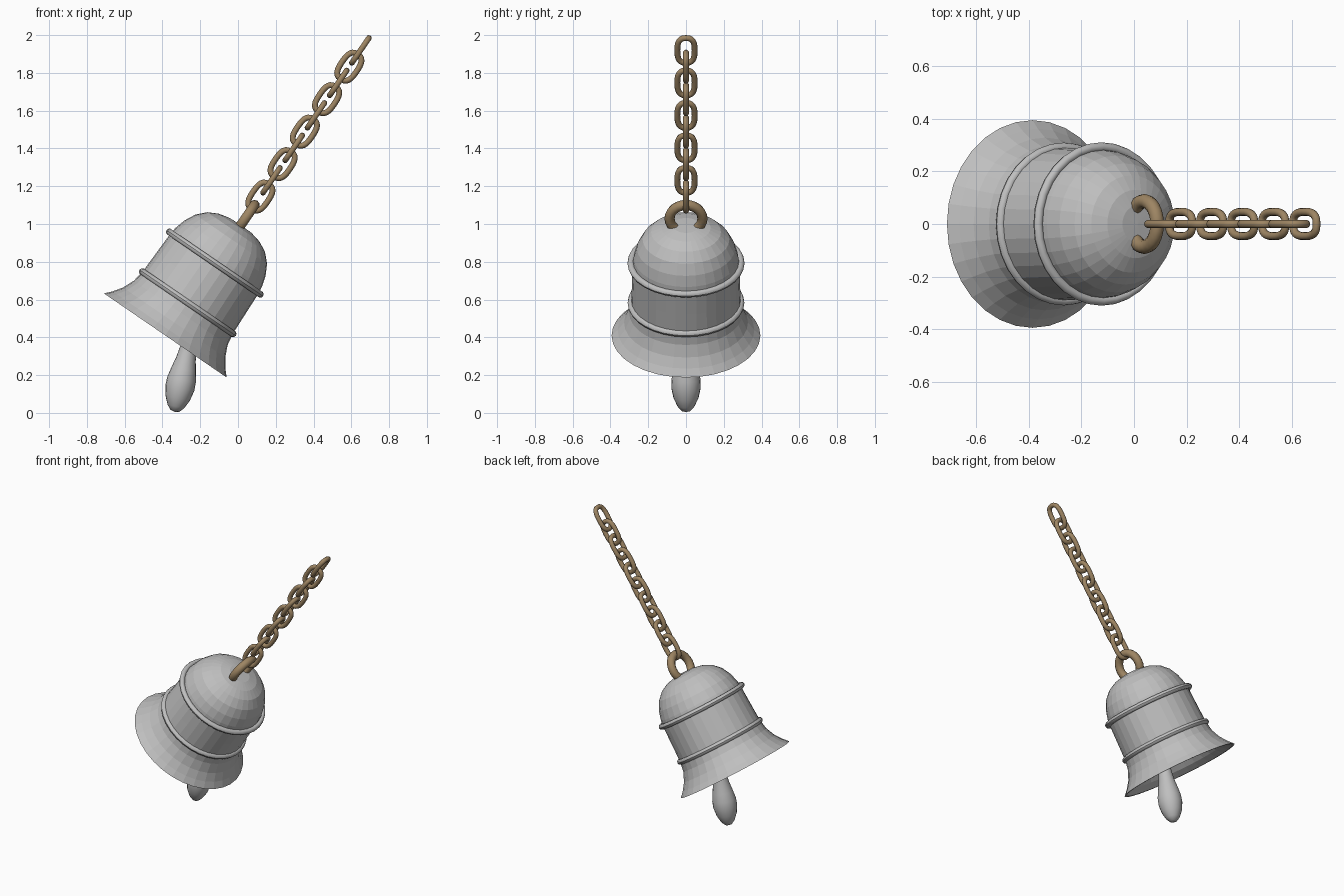
import bpy, math
from mathutils import Matrix, Vector

if "Cube" in bpy.data.objects:
    bpy.data.objects.remove(bpy.data.objects["Cube"])


def material(name, rgb):
    m = bpy.data.materials.new(name)
    m.diffuse_color = (*rgb, 1)
    m.use_nodes = True
    m.node_tree.nodes["Principled BSDF"].inputs["Base Color"].default_value = m.diffuse_color
    return m


silver = material("silver grey", (0.52, 0.52, 0.52))
bronze = material("dull bronze", (0.34, 0.235, 0.125))

# Swinging bell frame: origin at the mouth centre, local z along the bell axis
TILT = Matrix.Translation((-0.385, 0, 0.41)) @ Matrix.Rotation(math.radians(34.4), 4, 'Y')


def make(name, verts, faces, mat, matrix, smooth):
    me = bpy.data.meshes.new(name)
    me.from_pydata([matrix @ Vector(v) for v in verts], [], faces)
    me.materials.append(mat)
    me.polygons.foreach_set("use_smooth", [smooth] * len(me.polygons))
    me.update()
    ob = bpy.data.objects.new(name, me)
    bpy.context.collection.objects.link(ob)
    return ob


def lathe(name, profile, n, mat, matrix, smooth):
    """Spin (radius, height) points; radius 0 ends become poles."""
    verts, rows = [], []
    for r, z in profile:
        k = 1 if r == 0 else n
        rows.append([len(verts) + i % k for i in range(n)])
        verts += [(r * math.cos(2 * math.pi * i / n), r * math.sin(2 * math.pi * i / n), z)
                  for i in range(k)]
    faces = []
    for a, b in zip(rows, rows[1:]):
        for i in range(n):
            j = (i + 1) % n
            f = list(dict.fromkeys((a[i], a[j], b[j], b[i])))
            faces.append(f)
    return make(name, verts, faces, mat, matrix, smooth)


def wire_loop(name, path, minor, mat, matrix, sides=10):
    """Round wire along a closed planar path of (y, z) points."""
    n, verts, faces = len(path), [], []
    for i, (y, z) in enumerate(path):
        p, q = path[i - 1], path[(i + 1) % n]
        t = Vector((q[0] - p[0], q[1] - p[1])).normalized()
        for k in range(sides):
            a = 2 * math.pi * k / sides
            out = minor * math.cos(a)
            verts.append((minor * math.sin(a), y + t.y * out, z - t.x * out))
    for i in range(n):
        for k in range(sides):
            i2, k2 = (i + 1) % n, (k + 1) % sides
            faces.append((i * sides + k, i * sides + k2, i2 * sides + k2, i2 * sides + k))
    return make(name, verts, faces, mat, matrix, True)


def circle(r, n):
    return [(r * math.cos(2 * math.pi * i / n), r * math.sin(2 * math.pi * i / n)) for i in range(n)]


# Bell shell: outside from crown to lip, then back up the inside
outside = [(0, 0.708), (0.07, 0.706), (0.13, 0.692), (0.185, 0.664), (0.23, 0.618), (0.26, 0.56),
           (0.277, 0.50), (0.282, 0.465), (0.286, 0.33), (0.29, 0.21), (0.301, 0.145),
           (0.328, 0.083), (0.362, 0.035), (0.394, 0.0)]
inside = [(0.38, 0.0), (0.335, 0.035), (0.30, 0.083), (0.272, 0.145), (0.262, 0.21), (0.255, 0.46),
          (0.235, 0.55), (0.17, 0.635), (0, 0.675)]
lathe("bell_shell", (outside + inside)[::-1], 32, silver, TILT, False)

# Raised bands around the bell
for name, r, s in (("lower_band", 0.291, 0.21), ("upper_band", 0.292, 0.464)):
    ring = [(r + 0.018 * math.cos(a), s + 0.018 * math.sin(a))
            for a in (2 * math.pi * i / 10 for i in range(11))]
    lathe(name, ring, 32, silver, TILT, True)

# Clapper hanging at a smaller tilt
hang = Matrix.Translation((-0.335, 0, 0.005)) @ Matrix.Rotation(math.radians(12), 4, 'Y')
club = [(0, 0), (0.024, 0.006), (0.045, 0.03), (0.066, 0.075), (0.078, 0.13), (0.077, 0.175),
        (0.066, 0.23), (0.053, 0.285), (0.045, 0.34), (0.038, 0.42), (0.032, 0.55),
        (0.03, 0.97), (0, 0.97)]
lathe("clapper", club, 20, silver, hang, True)

# Crown ring, partly sunk into the top of the bell
wire_loop("crown_ring", circle(0.087, 24), 0.027, bronze, TILT @ Matrix.Translation((0, 0, 0.75)))

# Chain: rounded links, alternately turned a quarter about the axis
link = []
for c, s in circle(1, 24):
    link.append((0.046 * math.copysign(abs(c) ** 0.72, c), 0.079 * math.copysign(abs(s) ** 0.72, s)))
for i in range(10):
    turn = Matrix.Rotation(math.pi / 2 * ((i + 1) % 2), 4, 'Z')
    wire_loop(f"chain_link_{i + 1}", link, 0.0155, bronze,
              TILT @ Matrix.Translation((0, 0, 0.891 + 0.1042 * i)) @ turn)
